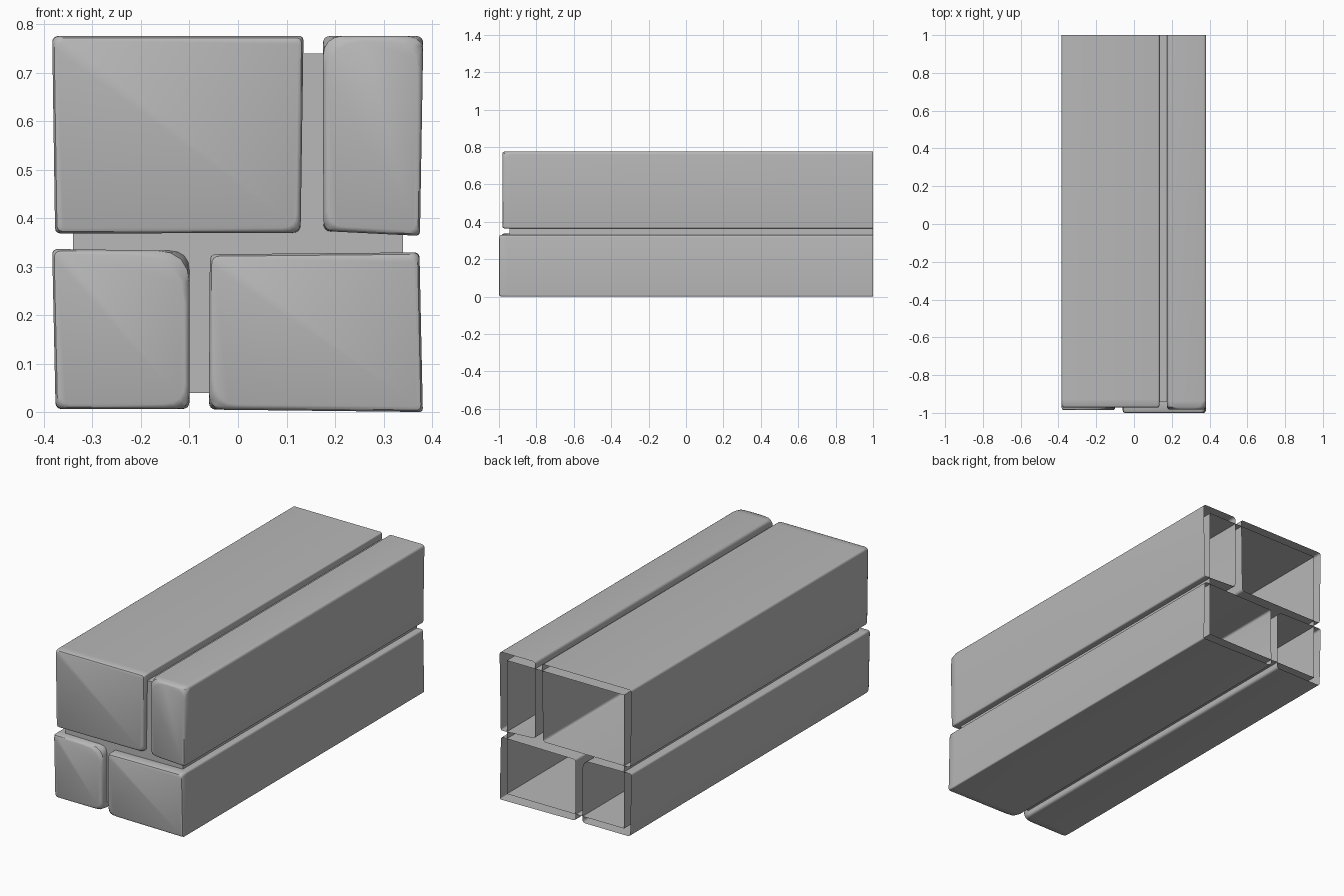
import bpy, bmesh, math
from mathutils import Vector

cube = bpy.data.objects.get("Cube")
if cube:
    bpy.data.objects.remove(cube, do_unlink=True)

BACK = 1.0
STEPS = 4

stone = bpy.data.materials.new("stone_grey")
stone.use_nodes = True
GREY = (0.48, 0.48, 0.48, 1)
stone.diffuse_color = GREY
stone.node_tree.nodes["Principled BSDF"].inputs["Base Color"].default_value = GREY


def rounded_outline(corners, radii, inset):
    """Outline in x and z with a rounded curve at each inset corner."""
    pts = [Vector(c) for c in corners]
    mid = sum(pts, Vector((0, 0))) / len(pts)
    pts = [p - inset * Vector((math.copysign(1, p.x - mid.x),
                               math.copysign(1, p.y - mid.y))) for p in pts]
    out = []
    for i, p in enumerate(pts):
        a = p + (pts[i - 1] - p).normalized() * radii[i]
        b = p + (pts[(i + 1) % len(pts)] - p).normalized() * radii[i]
        for k in range(STEPS + 1):
            t = k / STEPS
            out.append(a * (1 - t) ** 2 + p * 2 * t * (1 - t) + b * t * t)
    return out


def finish(name, bm):
    mesh = bpy.data.meshes.new(name)
    bm.to_mesh(mesh)
    bm.free()
    mesh.materials.append(stone)
    obj = bpy.data.objects.new(name, mesh)
    bpy.context.collection.objects.link(obj)
    return obj


def block(name, corners, front, side_radii, front_radii):
    """Hollow long block, open at the back, with a worn bevelled front.
    Corners run bottom left, bottom right, top right, top left."""
    bm = bmesh.new()
    between = [(a + b) / 2 for a, b in zip(side_radii, front_radii)]
    stages = [(BACK, side_radii, 0),
              (front + 0.045, side_radii, 0),
              (front + 0.012, between, 0),
              (front + 0.003, front_radii, 0.004),
              (front, front_radii, 0.010)]
    rings = [[bm.verts.new((p.x, y, p.y))
              for p in rounded_outline(corners, radii, inset)]
             for y, radii, inset in stages]
    n = len(rings[0])
    for r0, r1 in zip(rings, rings[1:]):
        for i in range(n):
            j = (i + 1) % n
            bm.faces.new((r0[i], r0[j], r1[j], r1[i]))
    bm.faces.new(rings[-1])
    obj = finish(name, bm)
    bpy.ops.object.select_all(action="DESELECT")
    obj.select_set(True)
    bpy.context.view_layer.objects.active = obj
    bpy.ops.object.shade_smooth_by_angle(angle=math.radians(35))


# Four stone blocks
block("upper_right_block",
      [(-0.377, 0.369), (0.129, 0.370), (0.135, 0.776), (-0.383, 0.776)], -0.972,
      [0.012, 0.015, 0.010, 0.014], [0.014, 0.03, 0.012, 0.02])
block("upper_left_block",
      [(0.176, 0.374), (0.375, 0.364), (0.382, 0.776), (0.175, 0.776)], -0.982,
      [0.014, 0.010, 0.016, 0.016], [0.035, 0.015, 0.06, 0.075])
block("lower_right_block",
      [(-0.376, 0.007), (-0.100, 0.007), (-0.100, 0.333), (-0.383, 0.337)], -0.986,
      [0.014, 0.016, 0.04, 0.012], [0.02, 0.045, 0.10, 0.015])
block("lower_left_block",
      [(-0.060, 0.006), (0.381, 0.001), (0.374, 0.330), (-0.058, 0.326)], -1.0,
      [0.016, 0.008, 0.012, 0.012], [0.055, 0.01, 0.018, 0.016])

# Mortar core between the blocks, open at the back
bm = bmesh.new()
bmesh.ops.create_cube(bm, size=1)
for v in bm.verts:
    v.co = (v.co.x * 0.68, BACK if v.co.y > 0 else -0.943, 0.39 + v.co.z * 0.70)
rear = [f for f in bm.faces if f.calc_center_median().y > BACK - 0.01]
bmesh.ops.delete(bm, geom=rear, context="FACES_ONLY")
finish("mortar_core", bm)
